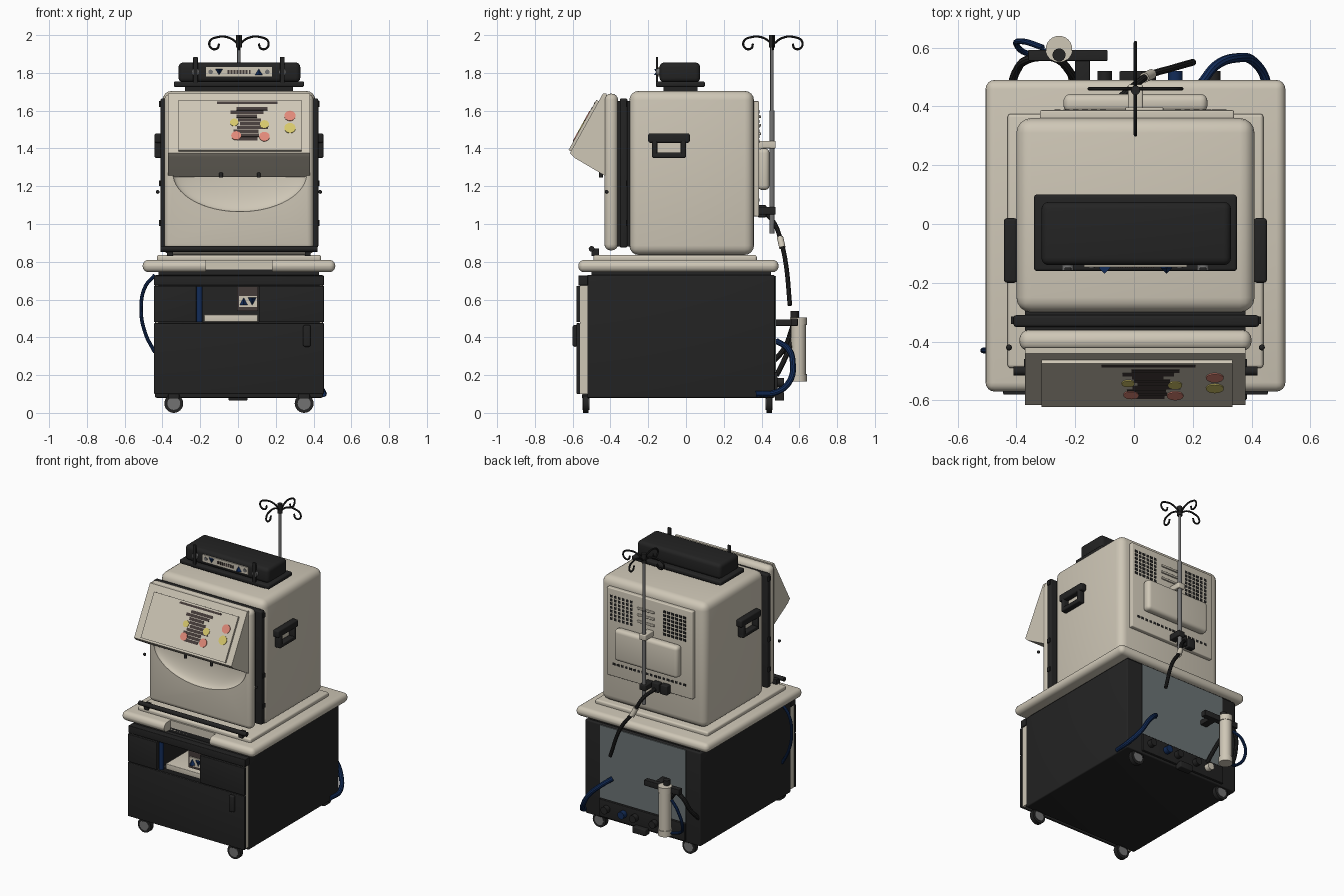
import bpy, bmesh, math, random
from mathutils import Vector

if "Cube" in bpy.data.objects:
    bpy.data.objects.remove(bpy.data.objects["Cube"])
random.seed(4)


def material(name, r, g, b):
    m = bpy.data.materials.new(name)
    m.use_nodes = True
    m.diffuse_color = (r, g, b, 1)
    m.node_tree.nodes["Principled BSDF"].inputs["Base Color"].default_value = (r, g, b, 1)
    return m


BEIGE = material("warm beige", .62, .57, .47)
BLACK = material("soft black", .017, .017, .017)
GREY = material("panel grey", .15, .175, .18)
STEEL = material("steel", .17, .17, .17)
BLUE = material("navy blue", .006, .025, .1)
PINK = material("salmon", .75, .25, .19)
YELLOW = material("pale yellow", .68, .58, .15)
BROWN = material("print brown", .06, .045, .042)


def finish(name, bm, mat):
    bmesh.ops.recalc_face_normals(bm, faces=bm.faces)
    me = bpy.data.meshes.new(name)
    bm.to_mesh(me)
    bm.free()
    ob = bpy.data.objects.new(name, me)
    me.materials.append(mat)
    bpy.context.collection.objects.link(ob)
    smooth(ob)
    return ob


def select(ob):
    bpy.ops.object.select_all(action='DESELECT')
    ob.select_set(True)
    bpy.context.view_layer.objects.active = ob


def smooth(ob):
    select(ob)
    bpy.ops.object.shade_smooth_by_angle(angle=math.radians(32))


def box(name, x, y, z, mat, r=0.0):
    bm = bmesh.new()
    bmesh.ops.create_cube(bm, size=1)
    for v in bm.verts:
        v.co = [(a + b) / 2 + c * (b - a) for (a, b), c in zip((x, y, z), v.co)]
    if r:
        bmesh.ops.bevel(bm, geom=bm.edges[:], offset=r, segments=4, profile=.5, affect='EDGES')
    return finish(name, bm, mat)


def prism(name, x, profile, mat):
    bm = bmesh.new()
    f = bm.faces.new([bm.verts.new((x[0], y, z)) for y, z in profile])
    new = bmesh.ops.extrude_face_region(bm, geom=[f])["geom"]
    bmesh.ops.translate(bm, vec=(x[1] - x[0], 0, 0), verts=[v for v in new if isinstance(v, bmesh.types.BMVert)])
    return finish(name, bm, mat)


def rod(name, a, b, r, mat, sides=24, r2=None):
    a, b = Vector(a), Vector(b)
    bm = bmesh.new()
    bmesh.ops.create_cone(bm, cap_ends=True, segments=sides, radius1=r, radius2=r if r2 is None else r2, depth=(b - a).length)
    rot = (b - a).to_track_quat('Z', 'Y').to_matrix().to_4x4()
    bm.transform(rot)
    bmesh.ops.translate(bm, vec=(a + b) / 2, verts=bm.verts)
    return finish(name, bm, mat)


def ball(name, c, radii, mat):
    bm = bmesh.new()
    bmesh.ops.create_uvsphere(bm, u_segments=48, v_segments=32, radius=1)
    for v in bm.verts:
        v.co = [p + s * q for p, s, q in zip(c, radii, v.co)]
    return finish(name, bm, mat)


def tube(name, pts, r, mat):
    cu = bpy.data.curves.new(name, 'CURVE')
    cu.dimensions = '3D'
    cu.bevel_depth, cu.bevel_resolution, cu.use_fill_caps = r, 3, True
    s = cu.splines.new('BEZIER')
    s.bezier_points.add(len(pts) - 1)
    for p, co in zip(s.bezier_points, pts):
        p.co = co
        p.handle_left_type = p.handle_right_type = 'AUTO'
    ob = bpy.data.objects.new(name, cu)
    cu.materials.append(mat)
    bpy.context.collection.objects.link(ob)
    select(ob)
    bpy.ops.object.convert(target='MESH')
    smooth(bpy.context.object)


def cut(ob, cutter):
    m = ob.modifiers.new("cut", 'BOOLEAN')
    m.operation, m.solver, m.object = 'DIFFERENCE', 'EXACT', cutter
    select(ob)
    bpy.ops.object.modifier_apply(modifier="cut")
    bpy.data.objects.remove(cutter)
    smooth(ob)


# Cabinet with front compartment
cabinet = box("cabinet", (-.44, .45), (-.525, .47), (.08, .73), BLACK, .008)
cut(cabinet, box("cutter", (-.22, .11), (-.7, -.2), (.48, .67), BLACK))
box("lower_door", (-.445, .455), (-.58, -.56), (.1, .475), BLACK, .005)
box("upper_panel_right", (-.445, -.22), (-.58, -.56), (.48, .672), BLACK, .004)
box("upper_panel_left", (.11, .455), (-.58, -.56), (.48, .672), BLACK, .004)
box("top_rail", (-.445, .455), (-.57, -.52), (.675, .727), BLACK, .004)
box("door_handle", (.345, .385), (-.60, -.575), (.35, .465), BLACK, .01)
for s in (-1, 1):
    box("door_jamb", (.005 + s * .435 - .008, .005 + s * .435 + .008), (-.56, -.52), (.1, .68), BEIGE)
box("compartment_tray", (-.18, .105), (-.54, -.22), (.482, .52), BEIGE, .004)
rod("compartment_hose", (-.205, -.55, .48), (-.205, -.55, .67), .016, BLUE)
box("compartment_card", (-.005, .105), (-.535, -.52), (.54, .668), BROWN)
box("card_label", (.005, .1), (-.542, -.534), (.56, .62), BEIGE)
for x, up in ((.03, 1), (.075, -1)):
    rod("card_arrow", (x, -.544, .59 - up * .02), (x, -.544, .59 + up * .02), .022, BLUE, 4, 0)
box("cabinet_neck", (-.42, .43), (-.5, .45), (.725, .76), BLACK)

# Casters
for x in (-.34, .35):
    for y in (-.53, .44):
        rod("caster_wheel", (x, y - .015, .05), (x, y + .015, .05), .05, BLACK)
        rod("caster_hub", (x, y - .018, .05), (x, y + .018, .05), .034, STEEL)
        box("caster_fork", (x - .03, x + .03), (y - .02, y + .02), (.075, .1), BLACK, .005)

# Counter top with front notch
counter = box("counter", (-.505, .515), (-.57, .49), (.745, .81), BEIGE, .031)
cut(counter, box("cutter", (-.17, .18), (-.8, -.5), (.7, .9), BEIGE))
box("counter_step", (-.43, .44), (-.49, .375), (.8, .836), BEIGE, .012)
rod("counter_bar", (-.41, -.5, .868), (.42, -.5, .868), .015, BLACK)
for x in (-.36, .37):
    box("bar_bracket", (x - .015, x + .015), (-.5, -.46), (.83, .87), BLACK)

# Main housing, gasket and door
box("housing", (-.40, .41), (-.30, .36), (.836, 1.705), BEIGE, .05)
box("gasket", (-.41, .425), (-.35, -.31), (.875, 1.665), BLACK, .01)
box("gasket_core", (-.37, .38), (-.37, -.29), (.88, 1.65), BLACK)
door = box("front_door", (-.39, .40), (-.432, -.36), (.86, 1.69), BEIGE, .033)
cut(door, ball("cutter", (.01, -.432, 1.27), (.355, .06, .205), BEIGE))
for s in (-1, 1):
    rod("nozzle", (.01 + s * .1, -.45, 1.30), (.01 + s * .1, -.45, 1.245), .01, BLACK)
    ball("side_knob", (.005 + s * .43, -.42, 1.17), (.01, .01, .01), BLACK)
    for z in (.99, 1.2, 1.62):
        box("hinge_clip", (.007 + s * .415 - .01, .007 + s * .415 + .01), (-.34, -.315), (z, z + .03), BLACK)
    # Carry handle: top grip over a rectangular ring
    cx = .005 + s * .425
    x = (cx - .022, cx + .022)
    box("handle_grip", x, (-.20, .02), (1.43, 1.48), BLACK, .01)
    box("handle_base", x, (-.18, 0), (1.35, 1.378), BLACK, .008)
    for y in (-.18, -.028):
        box("handle_post", x, (y, y + .028), (1.355, 1.445), BLACK, .008)

# Sloped control console
TOP_Y, TOP_Z, SLOPE = -.44, 1.69, .5556
N = Vector((0, -1, SLOPE)).normalized()


def on_slope(x, z, lift=0):
    return Vector((x, TOP_Y - (TOP_Z - z) * SLOPE, z)) + N * lift


def slope_plate(name, x, z, lift, mat):
    ends = [on_slope(0, z[0], -.004), on_slope(0, z[1], -.004), on_slope(0, z[1], lift), on_slope(0, z[0], lift)]
    return prism(name, x, [(p.y, p.z) for p in ends], mat)


prism("console", (-.37, .38), [(-.42, 1.69), (TOP_Y, TOP_Z), (-.615, 1.375), (-.59, 1.35), (-.42, 1.25)], BEIGE)
slope_plate("console_face", (-.315, .335), (1.385, 1.65), .014, BEIGE)
slope_plate("printed_heading", (-.11, .21), (1.628, 1.64), .016, BROWN)
for i in range(9):
    z = 1.435 + i * .02
    mid, half = .06 + random.uniform(-.02, .02), random.uniform(.05, .09)
    slope_plate("printed_line", (mid - half, mid + half), (z, z + .017), .016, BROWN)
for x, z, r, mat in ((.275, 1.565, .03, PINK), (.275, 1.5, .03, YELLOW), (.14, 1.455, .028, PINK), (-.01, 1.46, .026, PINK),
                     (-.02, 1.53, .022, YELLOW), (.14, 1.52, .024, YELLOW)):
    rod("console_button", on_slope(x, z, .01), on_slope(x, z, .018), r, mat)

# Unit on the roof
box("roof_tray", (-.34, .35), (-.16, .10), (1.725, 1.755), BLACK, .01)
box("roof_unit", (-.315, .33), (-.14, .075), (1.75, 1.855), BLACK, .025)
box("roof_feet", (-.28, .29), (-.12, .06), (1.70, 1.73), BLACK)
box("roof_label", (-.17, .18), (-.147, -.138), (1.78, 1.83), BEIGE)
for x, up in ((-.1, -1), (.11, 1)):
    rod("label_arrow", (x, -.149, 1.805 - up * .016), (x, -.149, 1.805 + up * .016), .02, BLUE, 4, 0)
for i in range(8):
    box("label_mark", (-.055 + i * .016, -.045 + i * .016), (-.15, -.146), (1.795, 1.815), BROWN)
for x in (-.225, .235):
    rod("roof_knob", (x, -.158, 1.805), (x, -.135, 1.805), .02, STEEL)
    box("roof_clip", (x - .012, x + .012), (-.16, -.148), (1.74, 1.885), BLACK, .004)
for x in (-.145, .155):
    rod("label_dot", (x, -.15, 1.805), (x, -.146, 1.805), .012, STEEL)

# Rear panel with vents
box("rear_panel", (-.32, .34), (.35, .387), (1.04, 1.65), BEIGE, .006)
box("rear_box", (-.24, .25), (.38, .442), (1.18, 1.40), BEIGE, .024)
for x0 in (-.27, .14):
    for i in range(6):
        for j in range(7):
            x, z = x0 + i * .031, 1.43 + j * .026
            box("vent_hole", (x, x + .02), (.384, .389), (z, z + .017), BLACK)
for i in range(3):
    box("vent_louvre", (-.03, .1), (.385, .397), (1.47 + i * .045, 1.485 + i * .045), BEIGE, .004)
for i in range(18):
    box("lower_vent", (-.27 + i * .032, -.25 + i * .032), (.384, .389), (1.12, 1.135), BLACK)
for x in (-.15, -.085):
    box("power_socket", (x, x + .055), (.38, .425), (1.035, 1.10), BLACK, .006)

# Pole with four curled hooks
rod("pole_lower", (.005, .455, .95), (.005, .455, 1.6), .014, STEEL)
rod("pole_upper", (.005, .455, 1.58), (.005, .455, 1.96), .009, STEEL)
rod("pole_hub", (.005, .455, 1.935), (.005, .455, 2.0), .016, BLACK)
for z in (1.07, 1.42):
    box("pole_clamp", (-.02, .03), (.38, .475), (z - .02, z + .02), BLACK if z < 1.2 else BEIGE, .006)
hook = ((0, 1.95), (.05, 1.985), (.11, 1.99), (.155, 1.965), (.145, 1.93), (.115, 1.93), (.105, 1.955))
for dx, dy in ((1, 0), (-1, 0), (0, 1), (0, -1)):
    tube("pole_hook", [(.005 + dx * r, .46 + dy * r, z) for r, z in hook], .006, BLACK)

# Power cord
tube("power_cord", [(-.06, .42, 1.06), (0, .47, 1.0), (.05, .505, .9), (.13, .53, .78), (.2, .55, .57)], .012, BLACK)
rod("cord_connector", (.035, .498, .93), (.06, .51, .875), .017, BEIGE)

# Cabinet rear and connectors
box("rear_cover", (-.33, .33), (.46, .476), (.22, .725), GREY)
box("connector_plate", (-.33, .33), (.46, .485), (.095, .215), BLACK, .004)
for x, mat in ((.27, BLACK), (.14, BLUE), (.05, BLACK), (-.1, BLACK), (-.2, BEIGE)):
    rod("connector", (x, .48, .16), (x, .52, .16), .025, mat)
box("rear_plug", (-.05, .05), (.47, .52), (.065, .11), BLACK, .006)

# Filter cartridge and hoses
box("filter_bracket", (-.36, -.09), (.555, .592), (.46, .50), BLACK, .004)
box("bracket_arm", (-.2, -.15), (.46, .57), (.46, .495), BLACK, .004)
rod("filter_body", (-.255, .595, .18), (-.255, .595, .49), .04, BEIGE)
for z in (.165, .465):
    rod("filter_cap", (-.255, .595, z), (-.255, .595, z + .04), .045, BEIGE)
rod("filter_stem", (-.255, .575, .49), (-.255, .575, .54), .022, BLACK)
tube("drain_hose", [(-.42, .46, .27), (-.40, .52, .34), (-.36, .56, .44), (-.3, .57, .48)], .014, BLACK)
tube("inlet_hose", [(-.32, .575, .47), (-.26, .56, .38), (-.22, .52, .28), (-.2, .48, .2)], .014, BLACK)
tube("filter_hose", [(-.31, .6, .42), (-.37, .62, .37), (-.40, .61, .26), (-.36, .58, .2), (-.28, .59, .18)], .01, BLUE)
tube("rear_hose", [(.45, .37, .1), (.45, .48, .11), (.41, .55, .17), (.35, .565, .27), (.28, .54, .34), (.23, .48, .38)], .016, BLUE)
tube("side_hose", [(-.44, -.43, .73), (-.49, -.43, .67), (-.513, -.43, .55), (-.49, -.43, .42), (-.44, -.43, .32)], .01, BLUE)
